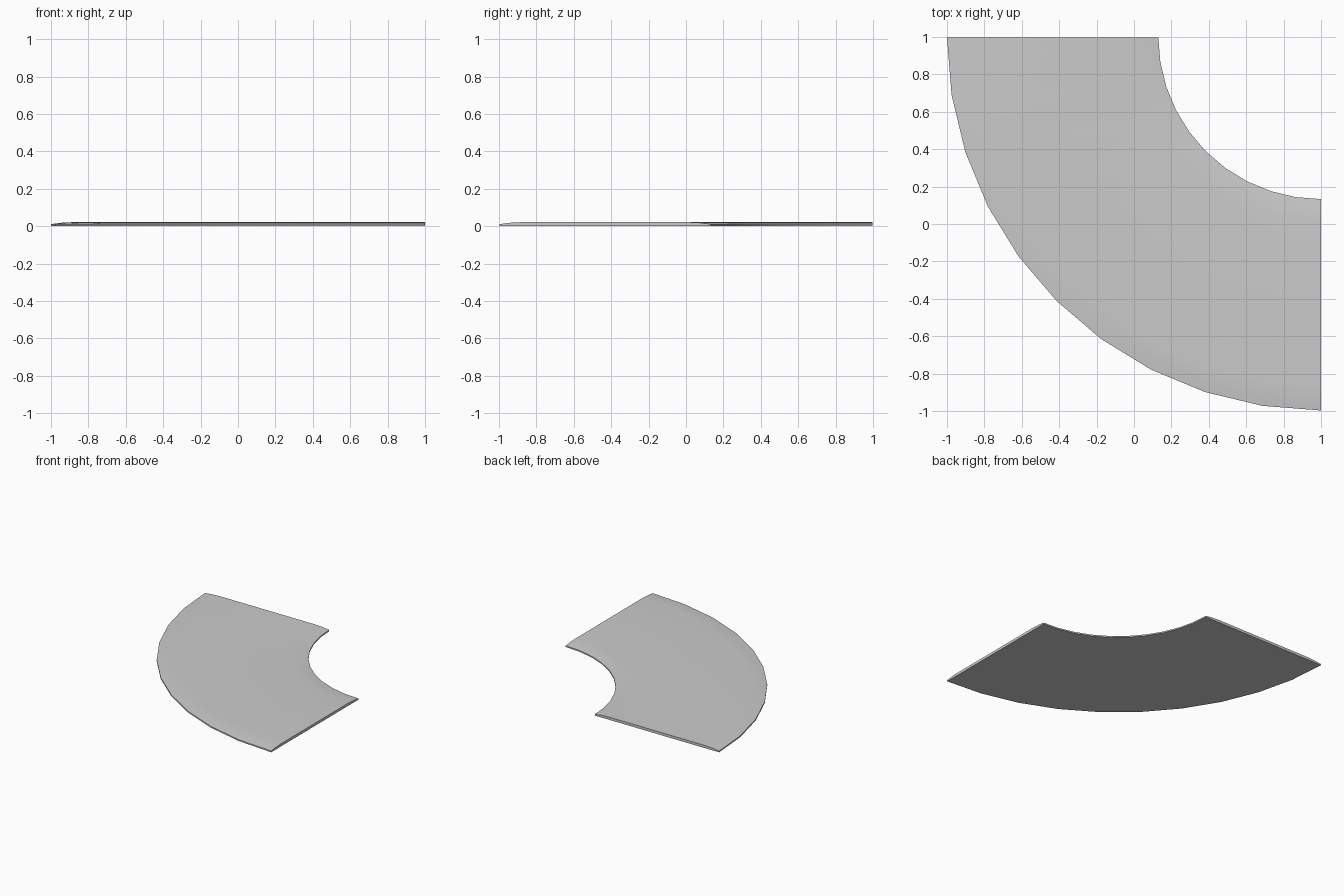
import bpy, bmesh, math

if "Cube" in bpy.data.objects:
    bpy.data.objects.remove(bpy.data.objects["Cube"])

CX, CY = 1.0, 1.003      # arc centre
STEPS = 10               # straight segments in the quarter turn

# Closed cross-section (radius, height): flat base, low rims, shoulders easing to a flat top
profile = [(2.0, 0.0), (2.0, 0.011), (1.94, 0.0185), (1.87, 0.022),
           (1.0, 0.022), (0.93, 0.0185), (0.87, 0.011), (0.87, 0.0)]

# Curved slab swept through a quarter turn
bm = bmesh.new()
rings = []
for i in range(STEPS + 1):
    a = math.radians(90) * i / STEPS
    rings.append([bm.verts.new((min(CX - r * math.cos(a), 1.0),
                                min(CY - r * math.sin(a), 0.998), z))
                  for r, z in profile])

n = len(profile)
for a, b in zip(rings, rings[1:]):
    for j in range(n):
        k = (j + 1) % n
        bm.faces.new((a[j], a[k], b[k], b[j]))

# End caps
bm.faces.new(rings[0])
bm.faces.new(rings[-1])
bmesh.ops.recalc_face_normals(bm, faces=bm.faces)

mesh = bpy.data.meshes.new("curved_path")
bm.to_mesh(mesh)
bm.free()
path = bpy.data.objects.new("curved_path", mesh)
bpy.context.collection.objects.link(path)

# Soft top shoulders, sharp rims
bpy.context.view_layer.objects.active = path
path.select_set(True)
bpy.ops.object.shade_smooth_by_angle(angle=math.radians(30))
